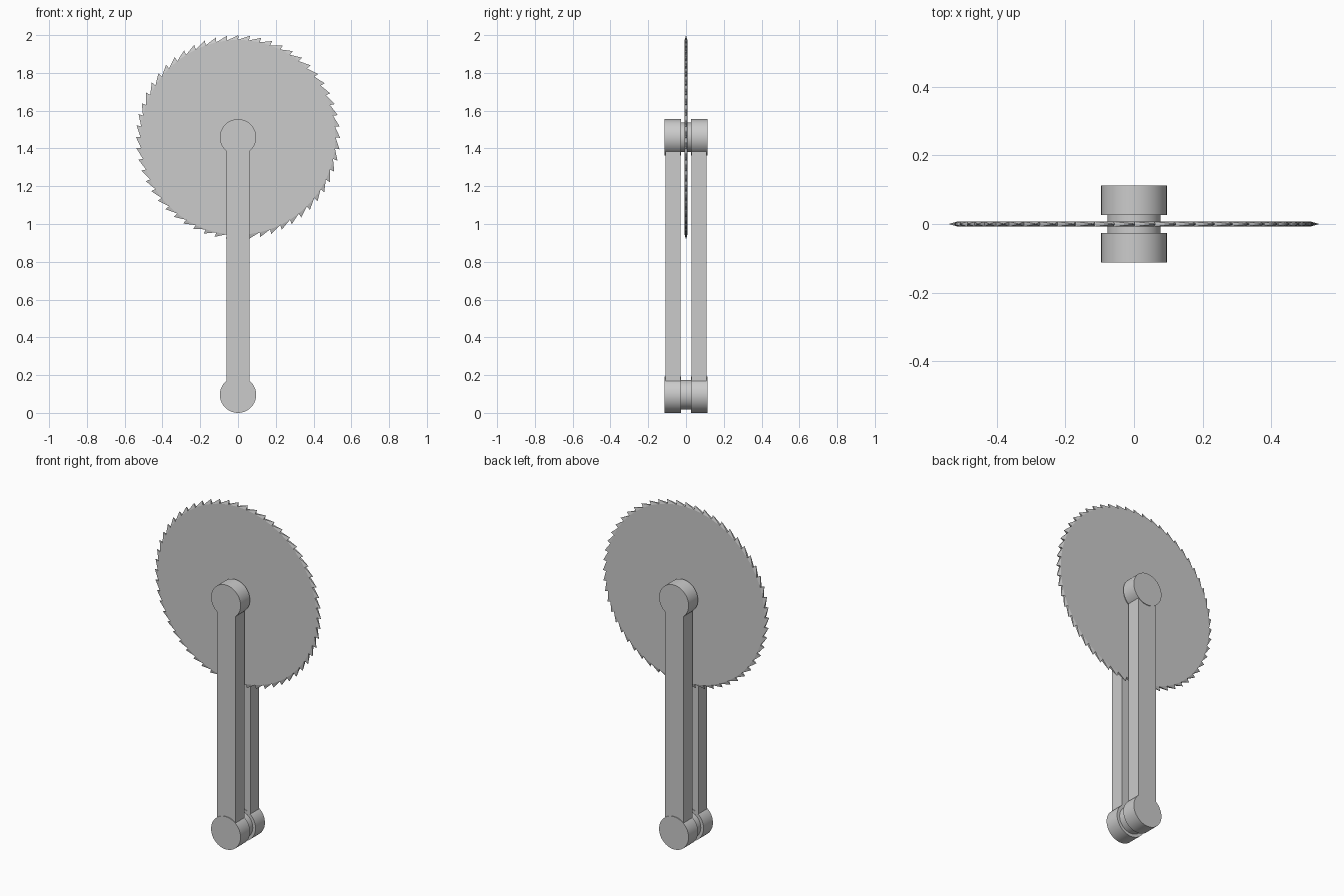
import bpy, bmesh, math
from mathutils import Matrix

if "Cube" in bpy.data.objects:
    bpy.data.objects.remove(bpy.data.objects["Cube"])

BLADE_Z, JOINT_Z = 1.459, 0.096


def finish(name, bm, smooth=False):
    bmesh.ops.recalc_face_normals(bm, faces=bm.faces)
    mesh = bpy.data.meshes.new(name)
    bm.to_mesh(mesh)
    bm.free()
    ob = bpy.data.objects.new(name, mesh)
    bpy.context.collection.objects.link(ob)
    if smooth:
        bpy.ops.object.select_all(action='DESELECT')
        ob.select_set(True)
        bpy.context.view_layer.objects.active = ob
        bpy.ops.object.shade_smooth_by_angle(angle=math.radians(35))
    return ob


def drum(name, y0, y1, z, r):
    """Cylinder lying along y."""
    bm = bmesh.new()
    m = Matrix.Translation((0, (y0 + y1) / 2, z)) @ Matrix.Rotation(math.pi / 2, 4, 'X')
    bmesh.ops.create_cone(bm, cap_ends=True, segments=64, radius1=r, radius2=r,
                          depth=y1 - y0, matrix=m)
    return finish(name, bm, True)


def box(name, x, y0, y1, z0, z1):
    bm = bmesh.new()
    m = Matrix.Translation((0, (y0 + y1) / 2, (z0 + z1) / 2)) @ Matrix.Diagonal(
        (2 * x, y1 - y0, z1 - z0, 1))
    bmesh.ops.create_cube(bm, size=1, matrix=m)
    return finish(name, bm)


# Saw blade: flat disc with raked teeth tapering to points
def saw_blade(teeth=56, root=0.516, tip=0.541, half=0.007):
    bm = bmesh.new()

    def point(k, r, y):
        a = math.pi / 2 - 2 * math.pi * k / teeth
        return bm.verts.new((r * math.cos(a), y, BLADE_Z + r * math.sin(a)))

    front = [point(i, root, -half) for i in range(teeth)]
    back = [point(i, root, half) for i in range(teeth)]
    bm.faces.new(front)
    bm.faces.new(back[::-1])
    for i in range(teeth):
        j = (i + 1) % teeth
        t = point(i + 1.05, tip, 0)
        bm.faces.new((front[i], front[j], t))
        bm.faces.new((back[j], back[i], t))
        bm.faces.new((front[i], t, back[i]))
        bm.faces.new((front[j], back[j], t))
    return finish("saw_blade", bm)


saw_blade()

# Axles between the paired caps
drum("blade_axle", -0.03, 0.03, BLADE_Z, 0.078)
drum("base_axle", -0.03, 0.03, JOINT_Z, 0.078)

# Arms and round end caps on both sides
for side, s in (("front", -1), ("back", 1)):
    c0, c1 = sorted((s * 0.026, s * 0.113))
    a0, a1 = sorted((s * 0.028, s * 0.109))
    box(side + "_arm", 0.061, a0, a1, JOINT_Z, BLADE_Z)
    drum(side + "_blade_cap", c0, c1, BLADE_Z, 0.096)
    drum(side + "_base_cap", c0, c1, JOINT_Z, 0.096)
